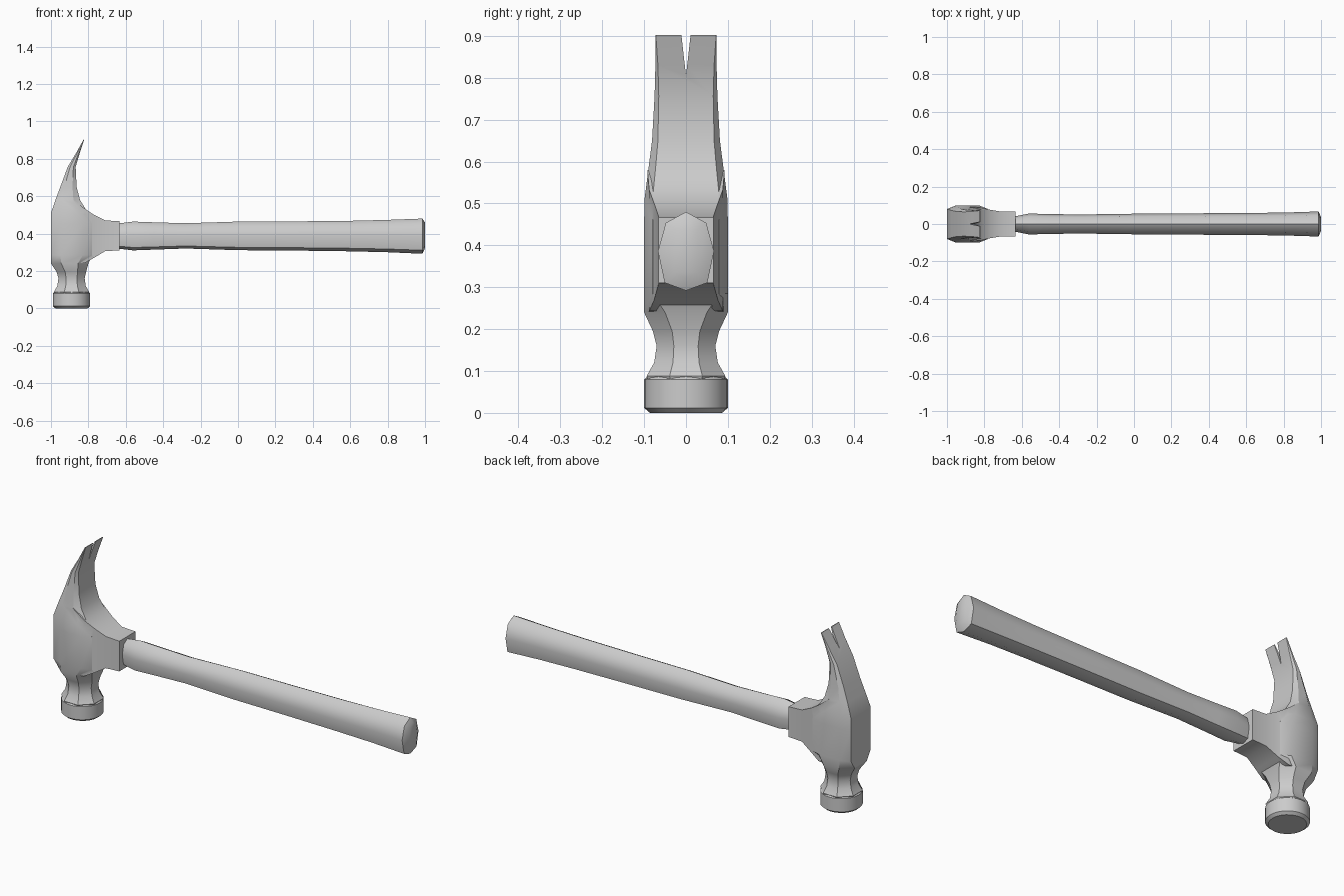
import bpy, bmesh, math

if "Cube" in bpy.data.objects:
    bpy.data.objects.remove(bpy.data.objects["Cube"])


def loft(name, rings):
    """Skin a list of equally sized point rings and cap both ends."""
    bm = bmesh.new()
    loops = [[bm.verts.new(p) for p in ring] for ring in rings]
    n = len(loops[0])
    for a, b in zip(loops, loops[1:]):
        for i in range(n):
            j = (i + 1) % n
            bm.faces.new((a[i], a[j], b[j], b[i]))
    bm.faces.new(loops[0])
    bm.faces.new(loops[-1])
    bmesh.ops.recalc_face_normals(bm, faces=bm.faces)
    mesh = bpy.data.meshes.new(name)
    bm.to_mesh(mesh)
    bm.free()
    ob = bpy.data.objects.new(name, mesh)
    bpy.context.collection.objects.link(ob)
    return ob


def activate(ob):
    bpy.ops.object.select_all(action='DESELECT')
    ob.select_set(True)
    bpy.context.view_layer.objects.active = ob


def combine(ob, other, operation):
    mod = ob.modifiers.new("combine", 'BOOLEAN')
    mod.operation, mod.object, mod.solver = operation, other, 'EXACT'
    activate(ob)
    bpy.ops.object.modifier_apply(modifier=mod.name)
    bpy.data.objects.remove(other)


def smooth(ob, degrees):
    activate(ob)
    bpy.ops.object.shade_smooth_by_angle(angle=math.radians(degrees))


def head_ring(z, xl, xr, w, cx, cy):
    # chamfered rectangle, eight points
    return [(xl, -w + cy, z), (xl + cx, -w, z), (xr - cx, -w, z), (xr, -w + cy, z),
            (xr, w - cy, z), (xr - cx, w, z), (xl + cx, w, z), (xl, w - cy, z)]


# Head: octagonal neck, body and curved claw in one loft
sections = [
    (.070, -.978, -.802, .088, .051, .051), (.088, -.984, -.796, .094, .055, .055),
    (.120, -.966, -.814, .076, .045, .045), (.160, -.960, -.820, .070, .041, .041),
    (.195, -.970, -.812, .079, .046, .046), (.240, -1.0, -.800, .100, .055, .050),
    (.285, -1.0, -.780, .100, .050, .020), (.450, -1.0, -.780, .100, .050, .020),
    (.510, -1.0, -.802, .099, .050, .019), (.580, -.976, -.845, .090, .035, .017),
    (.650, -.950, -.863, .081, .022, .014), (.757, -.910, -.868, .075, .012, .010),
    (.830, -.866, -.846, .073, .006, .006), (.902, -.826, -.822, .073, .001, .001)]
head = loft("hammer_head", [head_ring(*s) for s in sections])

# Collar flaring out of the head to hold the handle
collar = loft("collar", [
    [(x, -w, lo), (x, w, lo), (x, w, hi), (x, -w, hi)] for x, lo, hi, w in
    [(-.88, .240, .580, .092), (-.82, .243, .533, .088), (-.77, .270, .500, .076),
     (-.71, .306, .470, .066), (-.633, .310, .466, .066)]])
combine(head, collar, 'UNION')

# Round striking face
face = loft("striking_face", [
    [(-.89 + r * math.cos(math.tau * i / 24), r * math.sin(math.tau * i / 24), z)
     for i in range(24)]
    for z, r in [(0, .086), (.012, .1), (.080, .1), (.092, .088)]])
combine(head, face, 'UNION')

# V-shaped nail slot in the claw
slot = loft("slot_cutter", [[(x, 0, .805), (x, .013, .92), (x, -.013, .92)]
                            for x in (-1.1, -.7)])
combine(head, slot, 'DIFFERENCE')
smooth(head, 28)

# Handle: eight-sided swelling grip with a chamfered butt
unit = [(0, 1), (.72, .72), (1, 0), (.76, -.8), (0, -1), (-.76, -.8), (-1, 0), (-.72, .72)]
handle = loft("handle", [
    [(x, w * u, (lo + hi) / 2 + (hi - lo) / 2 * v) for u, v in unit]
    for x, lo, hi, w in [
        (-.70, .325, .445, .038), (-.63, .318, .455, .042), (-.56, .310, .464, .056),
        (-.45, .314, .460, .053), (-.28, .320, .455, .051), (0, .311, .464, .055),
        (.30, .309, .465, .057), (.60, .305, .468, .059), (.80, .300, .473, .061),
        (.986, .292, .480, .067), (1.0, .322, .458, .038)]])
smooth(handle, 50)
